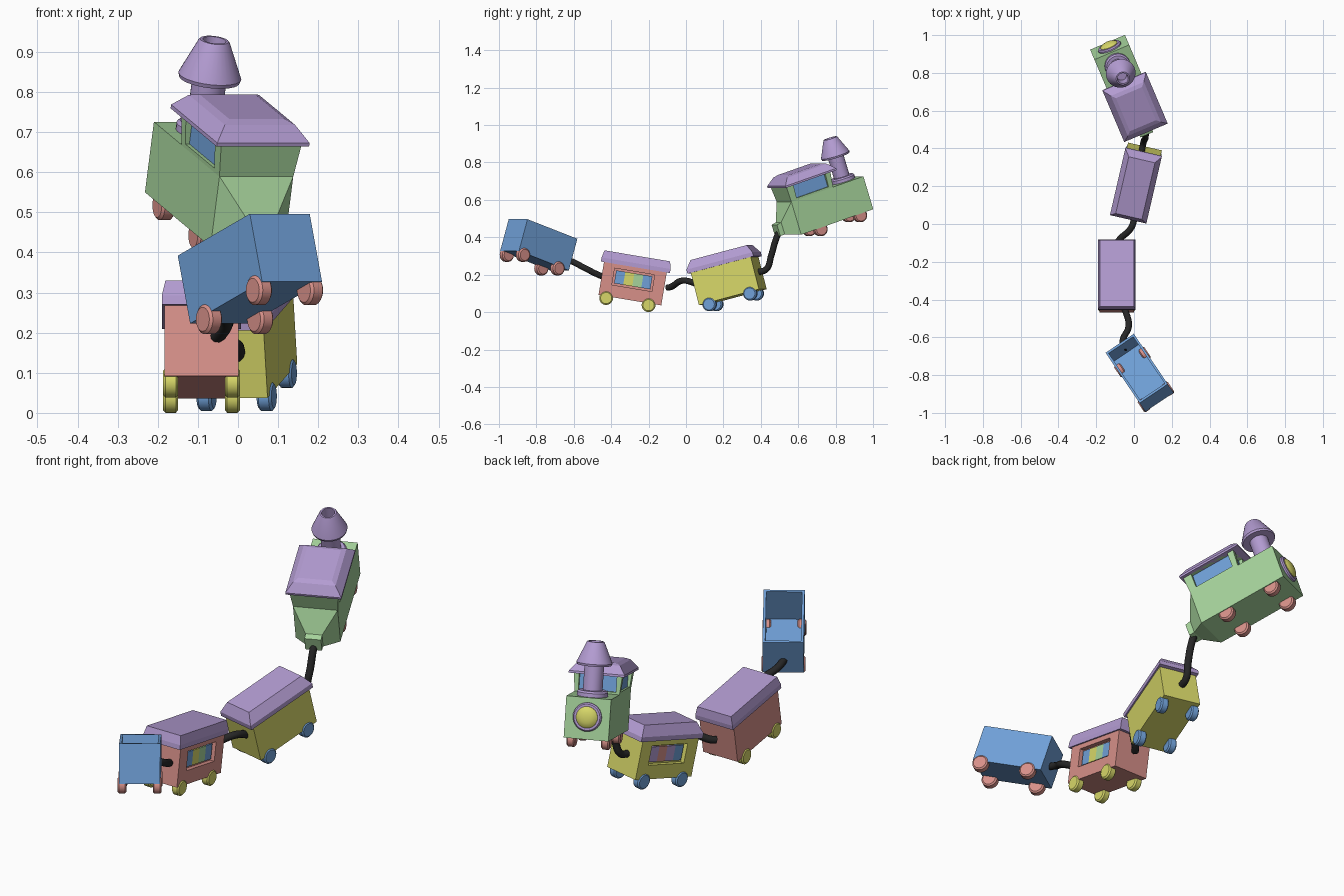
import bpy
from math import radians, sin, cos, pi
from mathutils import Matrix, Vector

if "Cube" in bpy.data.objects:
    bpy.data.objects.remove(bpy.data.objects["Cube"])

COLORS = {"blue": (.16, .35, .68), "green": (.38, .65, .33), "purple": (.45, .33, .64),
          "pink": (.68, .28, .25), "yellow": (.68, .68, .14), "black": (.02, .02, .02)}
MATS = {}
for n, c in COLORS.items():
    MATS[n] = bpy.data.materials.new(n + "_paint")
    MATS[n].diffuse_color = (*c, 1)


def make(name, verts, faces, M, color, smooth=False):
    me = bpy.data.meshes.new(name)
    me.from_pydata(verts, [], faces)
    me.update()
    ob = bpy.data.objects.new(name, me)
    bpy.context.collection.objects.link(ob)
    ob.matrix_world = M
    me.materials.append(MATS[color])
    activate(ob)
    bpy.ops.object.mode_set(mode='EDIT')
    bpy.ops.mesh.select_all(action='SELECT')
    bpy.ops.mesh.normals_make_consistent(inside=False)
    bpy.ops.object.mode_set(mode='OBJECT')
    if smooth:
        bpy.ops.object.shade_smooth_by_angle(angle=radians(35))
    return ob


def activate(ob):
    bpy.ops.object.select_all(action='DESELECT')
    ob.select_set(True)
    bpy.context.view_layer.objects.active = ob


def loft(name, rings, M, color):
    n, verts = len(rings[0]), [p for r in rings for p in r]
    faces = [(k*n + i, k*n + (i+1) % n, (k+1)*n + (i+1) % n, (k+1)*n + i)
             for k in range(len(rings) - 1) for i in range(n)]
    faces += [tuple(range(n))[::-1], tuple(range(len(verts) - n, len(verts)))]
    return make(name, verts, faces, M, color)


def rect(hw, y0, y1, z):
    return [(-hw, y0, z), (hw, y0, z), (hw, y1, z), (-hw, y1, z)]


def end_rect(hw, z0, z1, y):
    return [(-hw, y, z0), (hw, y, z0), (hw, y, z1), (-hw, y, z1)]


def box(name, x0, x1, y0, y1, z0, z1, M, color):
    c = Matrix.Translation(((x0 + x1) / 2, 0, 0))
    return loft(name, [rect((x1 - x0) / 2, y0, y1, z) for z in (z0, z1)], M @ c, color)


def lathe(name, profile, M, color, seg=24):
    verts = [(r*cos(2*pi*i/seg), r*sin(2*pi*i/seg), z) for r, z in profile for i in range(seg)]
    faces = [(k*seg + i, k*seg + (i+1) % seg, (k+1)*seg + (i+1) % seg, (k+1)*seg + i)
             for k in range(len(profile) - 1) for i in range(seg)]
    faces += [tuple(range(seg))[::-1], tuple(range(len(verts) - seg, len(verts)))]
    return make(name, verts, faces, M, color, True)


def cut(ob, cutter):
    bpy.context.view_layer.update()
    cutter.hide_render = True
    m = ob.modifiers.new("cut", 'BOOLEAN')
    m.object, m.solver = cutter, 'EXACT'
    activate(ob)
    bpy.ops.object.modifier_apply(modifier="cut")
    bpy.data.objects.remove(cutter)


def frame(x, y, z, yaw, pitch):
    return (Matrix.Translation((x, y, z)) @ Matrix.Rotation(radians(yaw), 4, 'Z')
            @ Matrix.Rotation(radians(pitch), 4, 'X'))


def wheels(name, M, ys, color):
    prof = [(.030, -.019), (.037, -.013), (.037, .013), (.030, .019)]
    for y in ys:
        for side, x in (("left", -.077), ("right", .077)):
            T = Matrix.Translation((x, y, -.01)) @ Matrix.Rotation(pi/2, 4, 'Y')
            lathe(f"{name}_wheel_{side}", prof, M @ T, color)


# open blue wagon at the tail
M = frame(.045, -.81, .275, 34, -18)
wagon = box("wagon_tub", -.09, .09, -.169, .169, 0, .178, M, "blue")
cut(wagon, box("wagon_cutter", -.078, .078, -.157, .157, .014, .3, M, "blue"))
wheels("wagon", M, (-.13, .104), "pink")


# covered carriages, each with one striped window
def carriage(name, M, color, wheel_color, side, stripes, inset, height, wy):
    body = box(name + "_body", -.092, .092, -.17, .17, 0, .183, M, color)
    x = side * .092
    slot = lambda a, b: (min(a, b), max(a, b))
    cut(body, box("slot_cutter", *slot(x - side*.022, x + side*.03), -.108, .108, .065, .155, M, color))
    w = .196 / len(stripes)
    for i, c in enumerate(stripes):
        y = -.098 + i*w
        box(f"{name}_pane", *slot(x - side*.026, x - side*.012), y, y + w, .075, .145, M, c)
    loft(name + "_roof", [rect(.099, -.187, .187, .178), rect(.099, -.187, .187, .200),
                          rect(.099 - inset, -.187 + inset, .187 - inset, .178 + height)],
         M, "purple")
    wheels(name, M, (wy - .115, wy + .115), wheel_color)


carriage("rear_carriage", frame(-.091, -.30, .064, 0, -9.5), "pink", "yellow", 1,
         ("blue", "yellow", "green", "blue"), .009, .062, -.012)
carriage("front_carriage", frame(.021, .25, .08, -13, 14.5), "yellow", "blue", -1,
         ("blue", "purple", "pink", "purple"), .028, .068, 0)

# engine body and tapered tail
M = frame(-.14, .962, .55, 23, 18)
box("engine_body", -.1, .1, -.44, 0, 0, .185, M, "green")
loft("engine_tail", [end_rect(.1, 0, .185, -.44), end_rect(.037, .022, .09, -.505),
                     end_rect(.037, .022, .085, -.532)], M, "green")
wheels("engine", M, (-.316, -.075), "pink")

# cab with windows cut on the sides and front, glass block inside
cab = loft("cab", [rect(.1, -.44, -.185, .184), rect(.11, -.447, -.178, .28)], M, "green")
cut(cab, box("side_cutter", -.2, .2, -.405, -.21, .195, .268, M, "green"))
for s in (-1, 1):
    a, b = sorted((s*.018, s*.084))
    cut(cab, box("front_cutter", a, b, -.215, -.1, .195, .268, M, "green"))
box("cab_glass", -.09, .09, -.43, -.197, .19, .275, M, "blue")
loft("cab_roof", [rect(.125, -.457, -.147, .268), rect(.125, -.457, -.147, .278),
                  rect(.095, -.422, -.18, .314), rect(.075, -.4, -.2, .322)], M, "purple")

# chimney and headlight
C = M @ Matrix.Translation((0, -.08, 0))
lathe("chimney_flange", [(.068, .18), (.068, .202), (.06, .21), (.043, .211)], C, "purple", 32)
lathe("chimney", [(.043, .18), (.043, .322), (.076, .322), (.079, .332), (.040, .42),
                  (.036, .425), (.029, .425), (.026, .37)], C, "purple", 32)
H = M @ Matrix.Translation((0, 0, .1)) @ Matrix.Rotation(-pi/2, 4, 'X')
lathe("headlight_ring", [(.064, -.01), (.064, .008), (.058, .014), (.046, .014)], H, "purple", 32)
lathe("headlight", [(.048, 0), (.048, .016), (.04, .023), (.025, .029), (.008, .031)], H, "yellow", 32)

# couplings: soft black hoses between the cars
HOSES = [[(-.055, -.67, .29), (-.06, -.62, .275), (-.028, -.54, .235), (-.042, -.47, .2), (-.06, -.43, .185)],
         [(-.09, -.1, .13), (-.075, -.08, .135), (-.015, -.02, .168), (0, .03, .16), (-.005, .1, .125)],
         [(.055, .51, .45), (.06, .485, .40), (.06, .455, .30), (.05, .43, .23), (.04, .38, .212)]]
for pts in HOSES:
    cu = bpy.data.curves.new("coupling_hose", 'CURVE')
    cu.dimensions, cu.bevel_depth, cu.bevel_resolution = '3D', .017, 3
    cu.use_fill_caps = True
    sp = cu.splines.new('BEZIER')
    sp.bezier_points.add(len(pts) - 1)
    for bp, p in zip(sp.bezier_points, pts):
        bp.co = p
        bp.handle_left_type = bp.handle_right_type = 'AUTO'
    cu.materials.append(MATS["black"])
    bpy.context.collection.objects.link(bpy.data.objects.new("coupling_hose", cu))

for m in bpy.data.materials:
    if m.users and not m.is_grease_pencil:
        m.use_nodes = True
        m.node_tree.nodes["Principled BSDF"].inputs["Base Color"].default_value = m.diffuse_color
